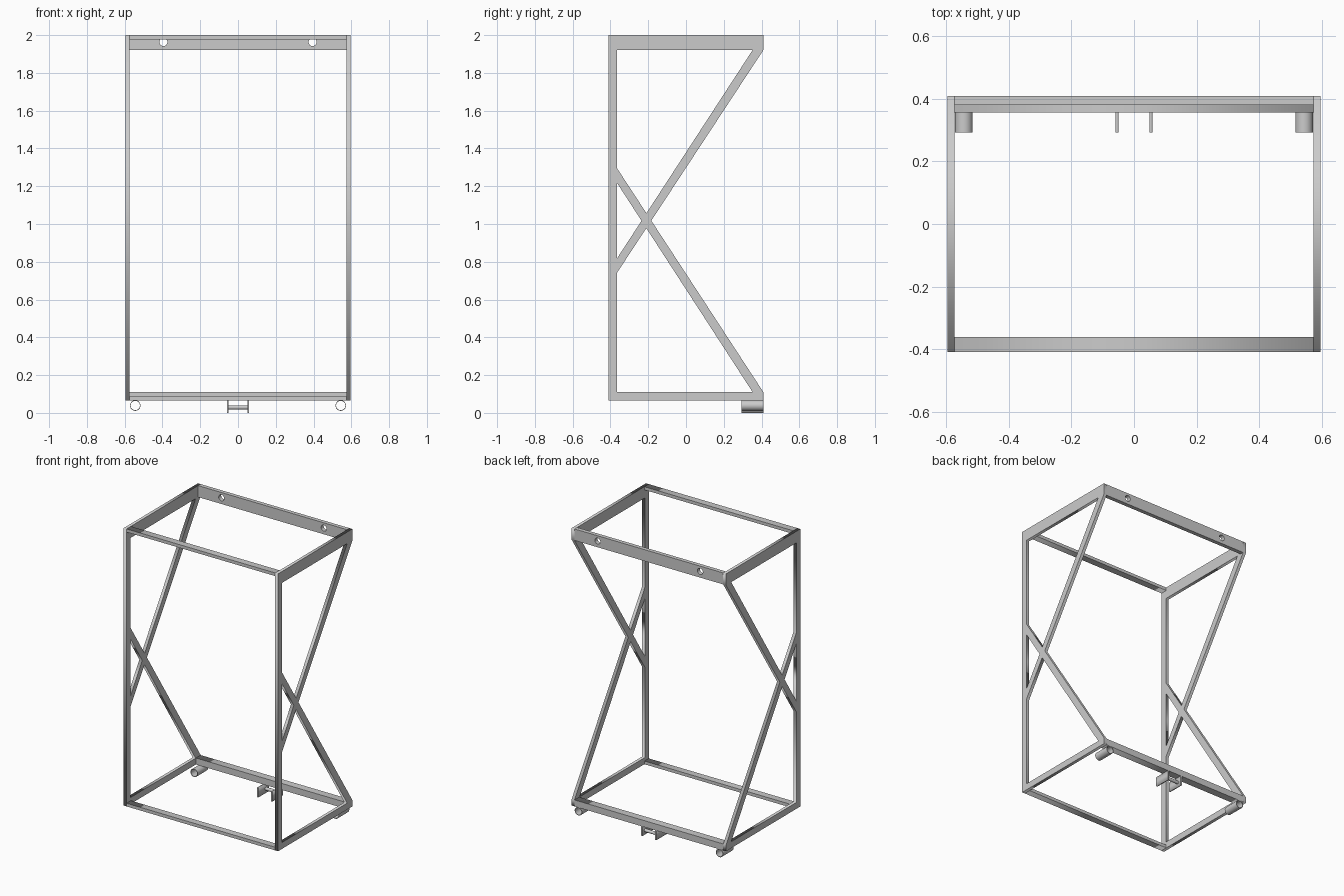
import bpy, bmesh, math
from mathutils import Matrix, Vector
from mathutils.geometry import intersect_line_line_2d as cross

if "Cube" in bpy.data.objects:
    bpy.data.objects.remove(bpy.data.objects["Cube"])

X, Y = 0.5955, 0.409          # outer half sizes
Z0, Z1 = 0.066, 2.0           # frame bottom and top
T = 0.022                     # side tube thickness
XI = X - T


def plate(name, outline, holes, plane, a, b):
    """Extrude a 2D outline with holes; plane 'X' uses (y, z), plane 'Y' uses (x, z)."""
    cu = bpy.data.curves.new(name, 'CURVE')
    cu.dimensions = '2D'
    cu.fill_mode = 'BOTH'
    cu.extrude = (b - a) / 2
    for loop in [outline] + holes:
        sp = cu.splines.new('POLY')
        sp.points.add(len(loop) - 1)
        for p, (u, v) in zip(sp.points, loop):
            p.co = (u, v, 0, 1)
        sp.use_cyclic_u = True
    tmp = bpy.data.objects.new(name + "_tmp", cu)
    bpy.context.collection.objects.link(tmp)
    dg = bpy.context.evaluated_depsgraph_get()
    me = bpy.data.meshes.new_from_object(tmp.evaluated_get(dg))
    bpy.data.objects.remove(tmp)
    m = (a + b) / 2
    if plane == 'X':
        mat = Matrix(((0, 0, 1, m), (1, 0, 0, 0), (0, 1, 0, 0), (0, 0, 0, 1)))
    else:
        mat = Matrix(((1, 0, 0, 0), (0, 0, -1, m), (0, 1, 0, 0), (0, 0, 0, 1)))
    bm = bmesh.new()
    bm.from_mesh(me)
    bm.transform(mat)
    bmesh.ops.remove_doubles(bm, verts=bm.verts, dist=1e-5)
    bmesh.ops.recalc_face_normals(bm, faces=bm.faces)
    bm.to_mesh(me)
    bm.free()
    me.name = name
    ob = bpy.data.objects.new(name, me)
    bpy.context.collection.objects.link(ob)
    return ob


def rect(u0, u1, v0, v1):
    return [(u0, v0), (u1, v0), (u1, v1), (u0, v1)]


def circle(u, v, r, n=32):
    return [(u + r * math.cos(2 * math.pi * i / n), v + r * math.sin(2 * math.pi * i / n))
            for i in range(n)]


def smooth(ob):
    bpy.ops.object.select_all(action='DESELECT')
    ob.select_set(True)
    bpy.context.view_layer.objects.active = ob
    bpy.ops.object.shade_smooth_by_angle()


# Side frames: post, top and bottom rails and crossing braces in one profile
post, top, bot, inner = -0.365, 1.92, 0.111, 0.352
u_out = (Vector((Y, top)), Vector((post, 0.742)))
u_in = (Vector((inner, top)), Vector((post, 0.818)))
l_out = (Vector((Y, bot)), Vector((post, 1.295)))
l_in = (Vector((inner, bot)), Vector((post, 1.217)))
outline = [(-Y, Z0), (Y, Z0), (Y, bot), cross(*u_out, *l_out), (Y, top), (Y, Z1), (-Y, Z1)]
holes = [
    [(post, top), (inner, top), cross(*u_in, *l_out), (post, 1.295)],
    [(post, 0.818), cross(*u_in, *l_in), (post, 1.217)],
    [(post, bot), (inner, bot), cross(*u_out, *l_in), (post, 0.742)],
]
plate("side_frame_left", outline, holes, 'X', -X, -XI)
plate("side_frame_right", outline, holes, 'X', XI, X)

# Cross rails between the side frames
plate("front_top_rail", rect(-XI, XI, Z1 - T, Z1), [], 'Y', -Y, -0.361)
plate("front_bottom_rail", rect(-XI, XI, Z0, Z0 + T), [], 'Y', -Y, -0.361)
plate("rear_bottom_rail", rect(-XI, XI, Z0, bot), [], 'Y', 0.356, Y)
rail = plate("rear_top_rail", rect(-XI, XI, top, Z1),
             [circle(s * 0.395, 1.963, 0.021) for s in (-1, 1)], 'Y', 0.381, Y)
smooth(rail)

# Hollow hinge tubes and bracket plates under the rear rail
for s, side in ((-1, "left"), (1, "right")):
    smooth(plate("hinge_tube_" + side, circle(s * 0.544, 0.039, 0.028),
                 [circle(s * 0.544, 0.039, 0.0245)], 'Y', 0.293, Y))
    c = s * 0.054
    plate("bracket_plate_" + side, rect(c - 0.005, c + 0.005, 0, Z0), [], 'Y', 0.293, Y)

# Axle joining the bracket plates
smooth(plate("bracket_axle", circle(0.379, 0.029, 0.011), [], 'X', -0.05, 0.05))
